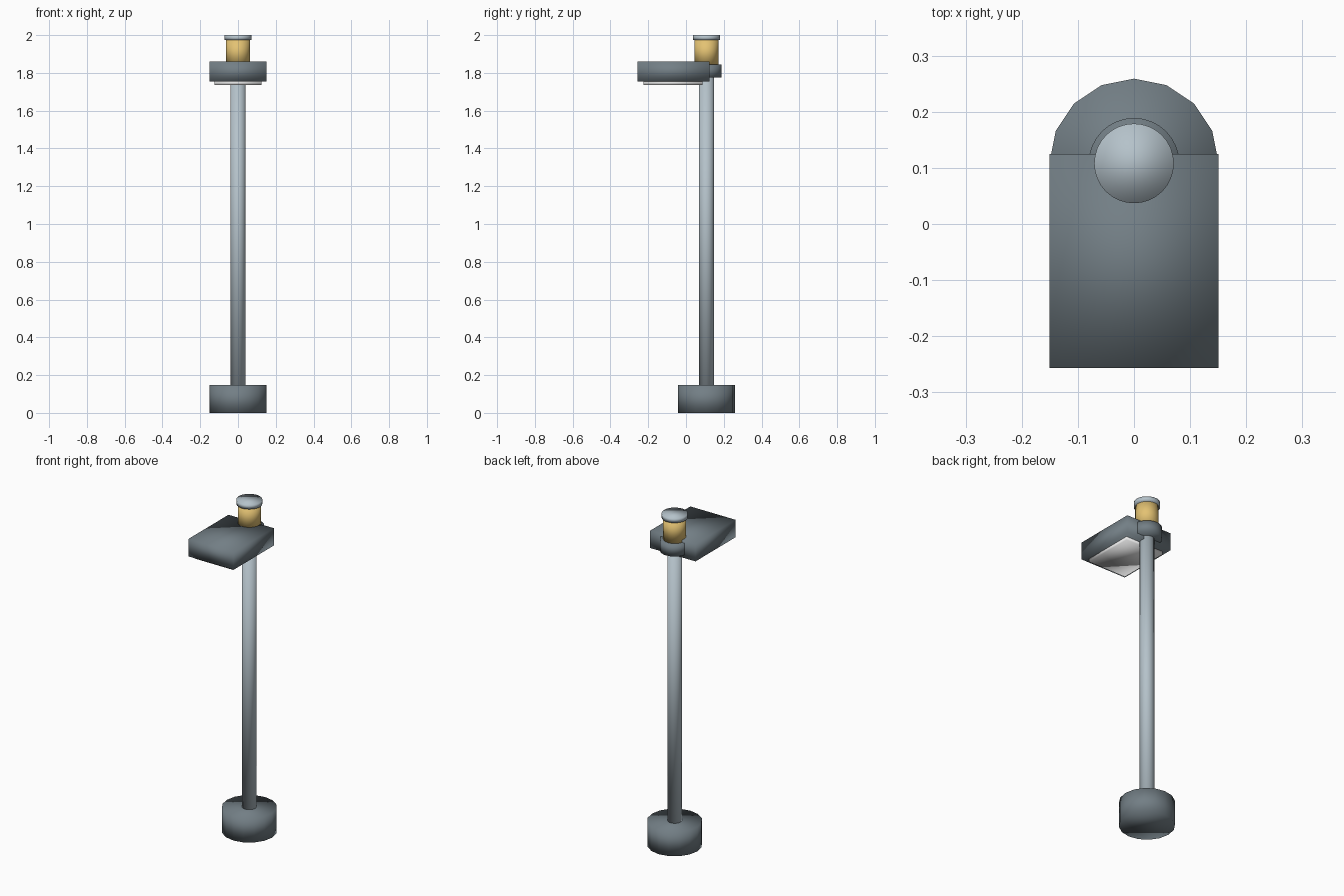
import bpy

old = bpy.data.objects.get("Cube")
if old:
    bpy.data.objects.remove(old)


def material(name, r, g, b):
    mat = bpy.data.materials.new(name)
    mat.use_nodes = True
    mat.diffuse_color = (r, g, b, 1)
    mat.node_tree.nodes["Principled BSDF"].inputs["Base Color"].default_value = (r, g, b, 1)
    return mat


dark_metal = material("dark_metal", 0.17, 0.21, 0.235)
light_metal = material("light_metal", 0.46, 0.54, 0.59)
amber = material("amber", 0.77, 0.54, 0.17)
white = material("white_light", 0.85, 0.85, 0.85)

POLE_Y = 0.108


def finish(name, mat):
    # Soft shading across all edges, as on the simple castings
    obj = bpy.context.object
    obj.name = obj.data.name = name
    obj.data.materials.append(mat)
    bpy.ops.object.shade_smooth()
    return obj


def cylinder(name, radius, z0, z1, mat, sides):
    bpy.ops.mesh.primitive_cylinder_add(
        vertices=sides, radius=radius, depth=z1 - z0,
        location=(0, POLE_Y, (z0 + z1) / 2))
    return finish(name, mat)


def box(name, half_width, y0, y1, z0, z1, mat):
    bpy.ops.mesh.primitive_cube_add(size=1, location=(0, (y0 + y1) / 2, (z0 + z1) / 2))
    obj = bpy.context.object
    obj.scale = (2 * half_width, y1 - y0, z1 - z0)
    bpy.ops.object.transform_apply(location=False, rotation=False, scale=True)
    return finish(name, mat)


# Foot and post
cylinder("base", 0.151, 0, 0.147, dark_metal, 16)
cylinder("pole", 0.04, 0.14, 1.80, light_metal, 16)

# Lamp head with its light panel underneath
box("lamp_head", 0.151, -0.257, 0.125, 1.755, 1.86, dark_metal)
box("light_panel", 0.125, -0.225, 0.087, 1.735, 1.76, white)

# Collar, amber beacon and cap on top of the post
cylinder("collar", 0.081, 1.775, 1.845, dark_metal, 32)
cylinder("beacon", 0.063, 1.84, 1.98, amber, 32)
cylinder("beacon_cap", 0.071, 1.973, 2.0, light_metal, 32)
